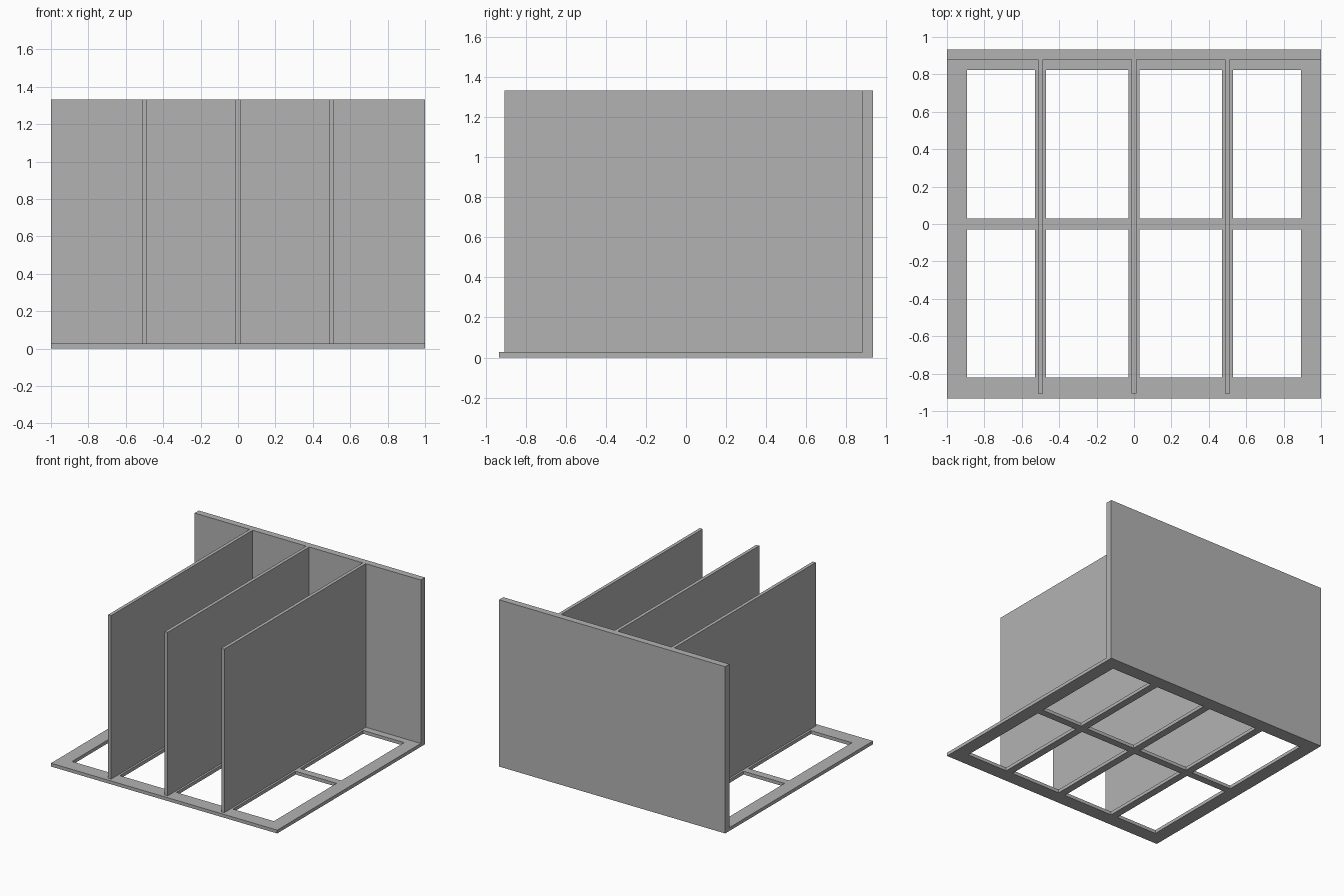
import bpy
import bmesh

old = bpy.data.objects.get("Cube")
if old:
    bpy.data.objects.remove(old, do_unlink=True)

# One plain grey for the whole unit
grey = bpy.data.materials.new("plain grey")
grey.use_nodes = True
colour = (0.45, 0.45, 0.45, 1)
grey.diffuse_color = colour
grey.node_tree.nodes["Principled BSDF"].inputs["Base Color"].default_value = colour

BOARD = 0.0267          # thickness of the base and dividers
HALF_DEPTH = 0.933
HEIGHT = 1.333
BACK_FACE = 0.88        # front surface of the back panel
BAR = 0.0295            # half width of the base bars


def finish(name, bm):
    bmesh.ops.recalc_face_normals(bm, faces=bm.faces)
    mesh = bpy.data.meshes.new(name)
    bm.to_mesh(mesh)
    bm.free()
    mesh.materials.append(grey)
    obj = bpy.data.objects.new(name, mesh)
    bpy.context.collection.objects.link(obj)
    return obj


def box(name, low, high):
    bm = bmesh.new()
    bmesh.ops.create_cube(bm, size=1)
    for v in bm.verts:
        v.co = [a + (b - a) * (c + 0.5) for a, b, c in zip(low, high, v.co)]
    return finish(name, bm)


def window_frame(name, xs, ys, thickness):
    """Flat frame: every odd cell of the grid is left open."""
    bm = bmesh.new()
    grid = [[bm.verts.new((x, y, 0)) for y in ys] for x in xs]
    for i in range(len(xs) - 1):
        for j in range(len(ys) - 1):
            if not (i % 2 and j % 2):
                bm.faces.new((grid[i][j], grid[i + 1][j],
                              grid[i + 1][j + 1], grid[i][j + 1]))
    top = bmesh.ops.extrude_face_region(bm, geom=bm.faces[:])["geom"]
    for v in top:
        if isinstance(v, bmesh.types.BMVert):
            v.co.z = thickness
    return finish(name, bm)


# Base frame with eight openings
divider_xs = (-0.5, 0, 0.5)
xs = [-1, -0.892] + [c + s * BAR for c in divider_xs for s in (-1, 1)] + [0.892, 1]
ys = [-HALF_DEPTH, -0.821, -BAR, BAR, 0.824, HALF_DEPTH]
window_frame("base_frame", xs, ys, BOARD)

# Back panel
box("back_panel", (-1, BACK_FACE, BOARD), (1, HALF_DEPTH, HEIGHT))

# Upright dividers
for side, x in zip(("right", "middle", "left"), divider_xs):
    box(side + "_divider", (x - BOARD / 2, BOARD - HALF_DEPTH, BOARD),
        (x + BOARD / 2, BACK_FACE, HEIGHT))
